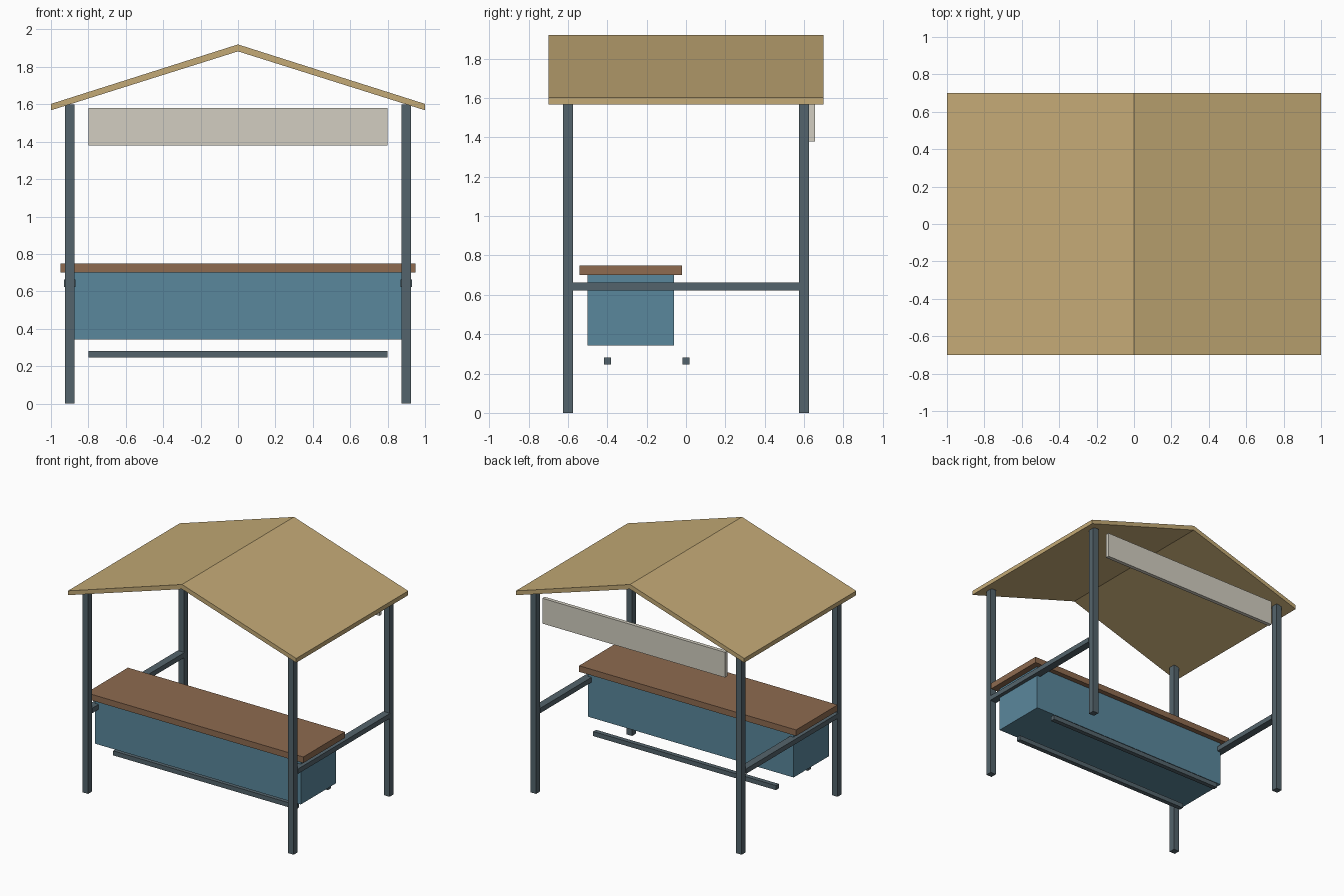
import bpy
import bmesh

if "Cube" in bpy.data.objects:
    bpy.data.objects.remove(bpy.data.objects["Cube"])


def material(name, rgb):
    """Flat colour from 0-255 sRGB, stored as linear."""
    m = bpy.data.materials.new(name)
    lin = [((c / 255 + 0.055) / 1.055) ** 2.4 for c in rgb]
    m.diffuse_color = (*lin, 1)
    m.use_nodes = True
    m.node_tree.nodes["Principled BSDF"].inputs["Base Color"].default_value = m.diffuse_color
    return m


STEEL = material("slate_steel", (84, 100, 108))
BLUE = material("blue_panel", (90, 135, 156))
WOOD = material("brown_wood", (142, 107, 80))
TAN = material("tan_roof", (196, 170, 118))
CREAM = material("cream_board", (210, 206, 193))


def finish(name, bm, mat):
    bmesh.ops.recalc_face_normals(bm, faces=bm.faces)
    mesh = bpy.data.meshes.new(name)
    bm.to_mesh(mesh)
    bm.free()
    mesh.materials.append(mat)
    obj = bpy.data.objects.new(name, mesh)
    bpy.context.collection.objects.link(obj)
    return obj


def box(name, x, y, z, mat):
    """Box from (min, max) ranges on each axis."""
    bm = bmesh.new()
    bmesh.ops.create_cube(bm, size=1)
    for v in bm.verts:
        v.co = [r[0] if c < 0 else r[1] for c, r in zip(v.co, (x, y, z))]
    return finish(name, bm, mat)


def around(c, size):
    return (c - size / 2, c + size / 2)


# Corner posts and side rails
for sx, side in ((-1, "left"), (1, "right")):
    for sy, end in ((-1, "front"), (1, "back")):
        box(f"post_{end}_{side}", around(0.9 * sx, 0.05), around(0.6 * sy, 0.05),
            (0, 1.6), STEEL)
    box(f"side_rail_{side}", around(0.9 * sx, 0.06), (-0.575, 0.575),
        (0.623, 0.662), STEEL)

# Counter body and worktop
box("counter_body", (-0.9, 0.9), (-0.5, -0.06), (0.343, 0.70), BLUE)
box("counter_top", (-0.95, 0.95), (-0.54, -0.02), (0.70, 0.748), WOOD)

# Low foot bars
for y, name in ((-0.4, "front"), (0.0, "back")):
    box(f"foot_bar_{name}", (-0.8, 0.8), around(y, 0.036), (0.246, 0.282), STEEL)

# Blank board across the back posts
box("back_board", (-0.8, 0.8), (0.625, 0.655), (1.38, 1.58), CREAM)

# Gabled roof: bent profile extruded front to back
bm = bmesh.new()
profile = [(-1, 1.568), (0, 1.883), (1, 1.568), (1, 1.602), (0, 1.92), (-1, 1.602)]
front = [bm.verts.new((x, -0.7, z)) for x, z in profile]
back = [bm.verts.new((x, 0.7, z)) for x, z in profile]
for i in range(6):
    j = (i + 1) % 6
    bm.faces.new((front[i], front[j], back[j], back[i]))
for ring in (front, back):
    bm.faces.new((ring[0], ring[1], ring[4], ring[5]))
    bm.faces.new((ring[1], ring[2], ring[3], ring[4]))
finish("roof", bm, TAN)
